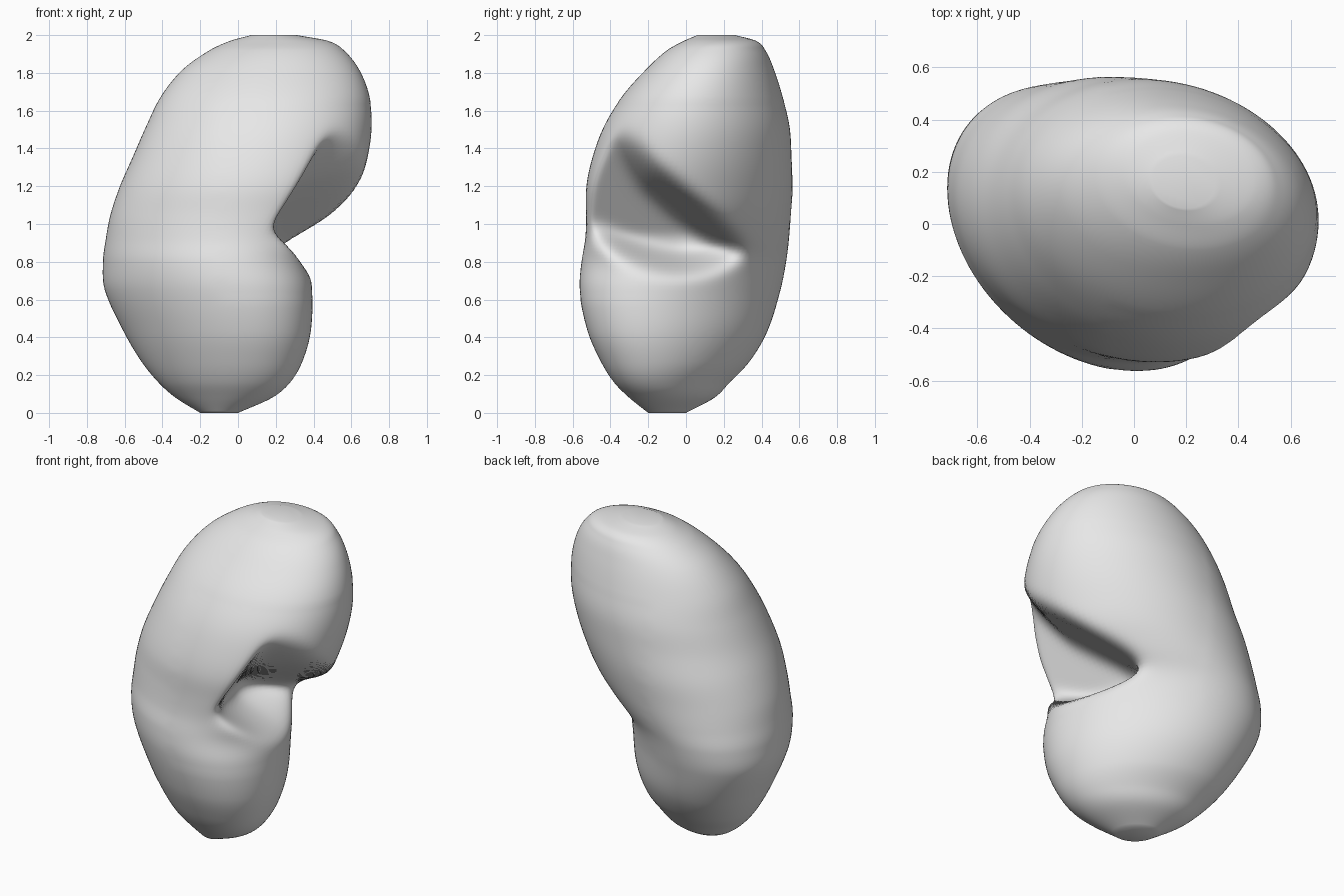
import bpy, bmesh, math

cube = bpy.data.objects.get("Cube")
if cube:
    bpy.data.objects.remove(cube, do_unlink=True)

# Horizontal sections: z, x min, x max, y min, y max, skew angle
SECTIONS = [
    (0.00, -0.20, 0.00, -0.20, 0.00, -0.34),
    (0.08, -0.33, 0.18, -0.30, 0.15, -0.34),
    (0.16, -0.42, 0.275, -0.38, 0.23, -0.34),
    (0.27, -0.51, 0.34, -0.45, 0.335, -0.34),
    (0.43, -0.605, 0.385, -0.52, 0.43, -0.34),
    (0.65, -0.705, 0.395, -0.565, 0.50, -0.33),
    (0.80, -0.715, 0.39, -0.555, 0.53, -0.27),
    (0.92, -0.70, 0.48, -0.535, 0.545, -0.21),
    (1.05, -0.675, 0.58, -0.53, 0.555, -0.17),
    (1.20, -0.625, 0.645, -0.53, 0.565, -0.14),
    (1.36, -0.555, 0.69, -0.495, 0.56, -0.11),
    (1.52, -0.485, 0.71, -0.435, 0.55, -0.10),
    (1.68, -0.405, 0.695, -0.335, 0.51, -0.10),
    (1.82, -0.29, 0.64, -0.21, 0.465, -0.10),
    (1.92, -0.15, 0.56, -0.10, 0.42, -0.10),
    (1.97, -0.04, 0.475, -0.01, 0.37, -0.10),
    (2.00, 0.07, 0.31, 0.06, 0.26, -0.10),
]
SIDES, STEPS = 112, 7


def slope(i, k):
    """Rate of change of column k around row i."""
    a, b = SECTIONS[max(i - 1, 0)], SECTIONS[min(i + 1, len(SECTIONS) - 1)]
    return (b[k] - a[k]) / (b[0] - a[0])


def blend(i, t, k):
    """Smooth cubic blend of column k between rows i and i + 1."""
    a, b = SECTIONS[i], SECTIONS[i + 1]
    h = b[0] - a[0]
    return ((2 * t**3 - 3 * t**2 + 1) * a[k] + (t**3 - 2 * t**2 + t) * h * slope(i, k)
            + (3 * t**2 - 2 * t**3) * b[k] + (t**3 - t**2) * h * slope(i + 1, k))


def smoothstep(v):
    v = min(max(v, 0.0), 1.0)
    return v * v * (3 - 2 * v)


def carve_hollow(x, y, z):
    """Push the inner side in between the lips of the two lobes."""
    upper_lip = 1.18 - 0.82 * y + 0.5 * max(0.0, -y - 0.2)
    lower_lip = 0.71 + 0.7 * y * y
    w = smoothstep((upper_lip - z) / 0.18) * smoothstep((z - lower_lip) / 0.16)
    floor = 0.28 * abs(y) + 0.68 * max(0.0, z - 0.94)
    return x + (floor - x) * w if x > floor else x


def ring(bm, z, x0, x1, y0, y1, skew):
    verts = []
    for j in range(SIDES):
        t = math.tau * j / SIDES
        x = (x0 + x1) / 2 + (x1 - x0) / 2 * math.cos(t)
        y = (y0 + y1) / 2 + (y1 - y0) / 2 * math.sin(t + skew)
        verts.append(bm.verts.new((carve_hollow(x, y, z), y, z)))
    return verts


# Bean-shaped body lofted through the sections
bm = bmesh.new()
rings = []
for i in range(len(SECTIONS) - 1):
    for s in range(STEPS):
        t = s / STEPS
        z = SECTIONS[i][0] + t * (SECTIONS[i + 1][0] - SECTIONS[i][0])
        rings.append(ring(bm, z, *[blend(i, t, k) for k in range(1, 6)]))
rings.append(ring(bm, *SECTIONS[-1]))
for low, high in zip(rings, rings[1:]):
    for j in range(SIDES):
        n = (j + 1) % SIDES
        bm.faces.new((low[j], low[n], high[n], high[j]))
bm.faces.new(rings[0][::-1])
bm.faces.new(rings[-1])

# Soften the lips of the hollow
lips = [v for v in bm.verts if 0.6 < v.co.z < 1.65 and v.co.x > -0.1]
for _ in range(8):
    bmesh.ops.smooth_vert(bm, verts=lips, factor=0.5,
                          use_axis_x=True, use_axis_y=True, use_axis_z=True)
bmesh.ops.recalc_face_normals(bm, faces=bm.faces)

mesh = bpy.data.meshes.new("kidney_body")
bm.to_mesh(mesh)
bm.free()
body = bpy.data.objects.new("kidney_body", mesh)
bpy.context.collection.objects.link(body)

# Light grey surface
grey = bpy.data.materials.new("light_grey")
grey.use_nodes = True
colour = (0.8, 0.8, 0.8, 1.0)
grey.diffuse_color = colour
grey.node_tree.nodes["Principled BSDF"].inputs["Base Color"].default_value = colour
mesh.materials.append(grey)

bpy.ops.object.select_all(action="DESELECT")
body.select_set(True)
bpy.context.view_layer.objects.active = body
bpy.ops.object.shade_smooth_by_angle(angle=math.radians(50))
